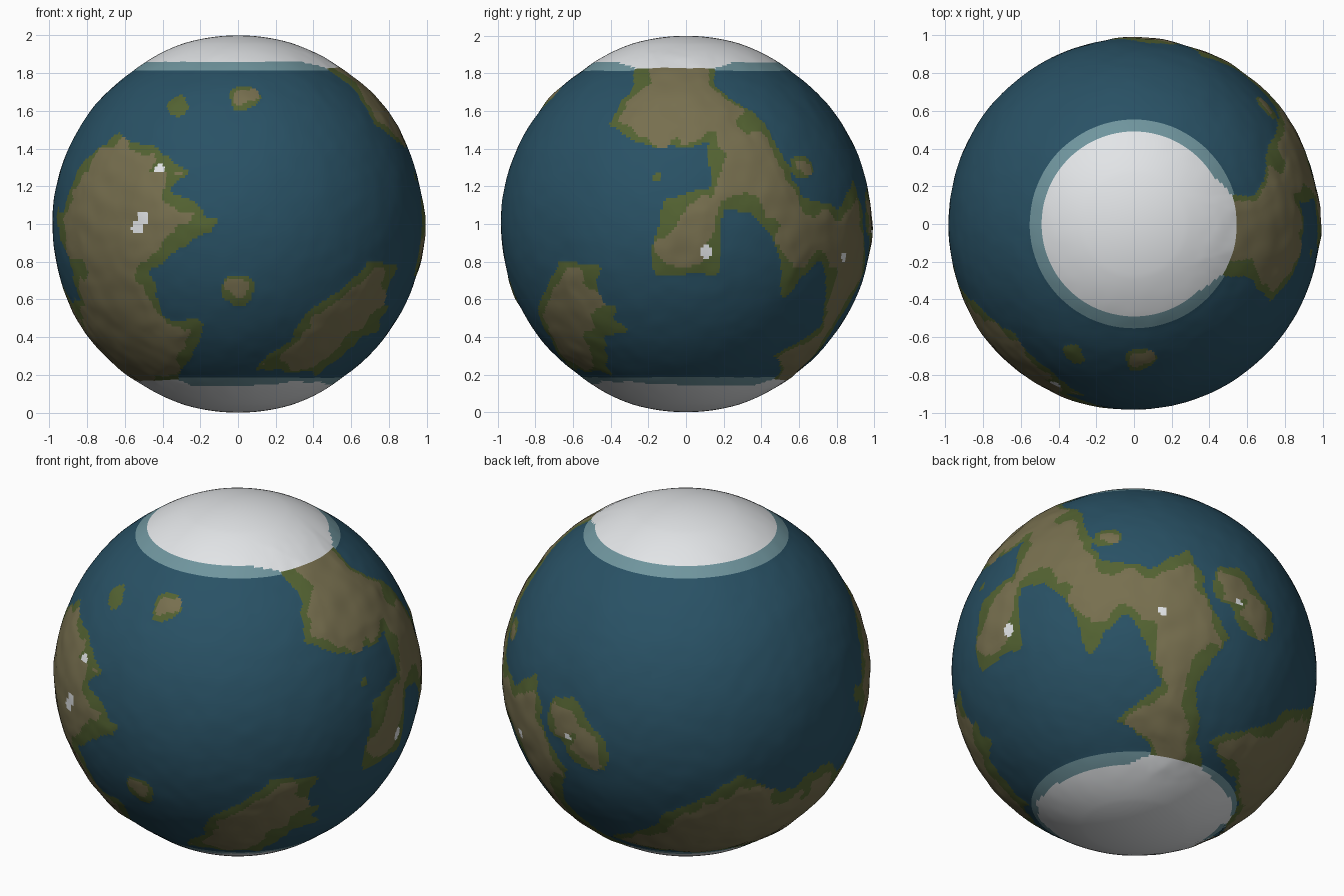
import bpy
import bmesh
from math import sin, cos, radians, sqrt, hypot
from mathutils import Vector, noise

if "Cube" in bpy.data.objects:
    bpy.data.objects.remove(bpy.data.objects["Cube"], do_unlink=True)

FAR = -0.2


def make_material(name, colour):
    mat = bpy.data.materials.new(name)
    mat.use_nodes = True
    mat.diffuse_color = (*colour, 1)
    bsdf = next(n for n in mat.node_tree.nodes if n.type == "BSDF_PRINCIPLED")
    bsdf.inputs["Base Color"].default_value = (*colour, 1)
    return mat


class Chart:
    """A flat map of one hemisphere, facing an azimuth and an elevation."""

    def __init__(self, azimuth, elevation):
        a, e = radians(azimuth), radians(elevation)
        self.right = Vector((cos(a), sin(a), 0))
        self.facing = Vector((sin(a) * cos(e), -cos(a) * cos(e), sin(e)))
        self.up = self.facing.cross(self.right)

    def project(self, p):
        return p.dot(self.right), p.dot(self.up), p.dot(self.facing)


class Coast:
    """Signed distance to a closed coastline drawn on a chart."""

    def __init__(self, chart, *points):
        self.chart = chart
        self.edges = list(zip(points, points[1:] + points[:1]))
        xs, ys = zip(*points)
        self.box = min(xs) + FAR, max(xs) - FAR, min(ys) + FAR, max(ys) - FAR

    def height(self, p):
        x, y, depth = self.chart.project(p)
        x0, x1, y0, y1 = self.box
        if depth < 0 or not (x0 < x < x1 and y0 < y < y1):
            return FAR
        inside, nearest = False, -FAR
        for (ax, ay), (bx, by) in self.edges:
            dx, dy = bx - ax, by - ay
            t = ((x - ax) * dx + (y - ay) * dy) / (dx * dx + dy * dy)
            t = min(max(t, 0), 1)
            nearest = min(nearest, hypot(ax + t * dx - x, ay + t * dy - y))
            if (ay > y) != (by > y) and x < ax + (y - ay) * dx / dy:
                inside = not inside
        return nearest if inside else -nearest


class Spot:
    """Signed distance to a small round patch on a chart."""

    def __init__(self, chart, x, y, radius):
        depth = sqrt(1 - x * x - y * y)
        self.centre = chart.right * x + chart.up * y + chart.facing * depth
        self.radius = radius

    def height(self, p):
        return max(FAR, self.radius - (p - self.centre).length)


front = Chart(0, 0)
side = Chart(90, 0)
rear_low = Chart(140, -29)
rear_high = Chart(215, 26)

# Continents
west_land = Coast(
    front, (-.65, .5), (-.24, .3), (-.38, .17), (-.09, .02), (-.47, -.25),
    (-.4, -.5), (-.2, -.54), (-.25, -.68), (-.4, -.95), (-.8, -.85),
    (-.88, -.3), (-.97, .05), (-.84, .32))
south_land = Coast(
    front, (.86, -.23), (.72, -.21), (.32, -.54), (.12, -.78), (.43, -.8),
    (.75, -.56))
east_land = Coast(
    side, (-.22, .95), (.15, .95), (.17, .75), (.53, .37), (.48, .08),
    (.19, .07), (.18, -.28), (-.18, -.28), (-.13, .13), (.12, .17),
    (.12, .43), (-.17, .4), (-.43, .53), (-.3, .72))
back_land = Coast(
    rear_low, (-.4, .9), (-.27, .86), (-.2, .62), (.09, .56), (.3, .66),
    (.5, .17), (.33, -.1), (.38, -.6), (.09, -.6), (.09, -.4), (-.12, -.29),
    (.16, -.1), (.06, .2), (-.05, .3), (-.24, .09), (-.37, .39), (-.62, .6))
polar_coast = Coast(
    rear_low, (1, -.24), (.41, -.37), (.56, -.62), (.56, -.9), (1, -.9))
polar_land = Coast(
    rear_high, (-.3, -.92), (.31, -.57), (.54, -.66), (.8, -.48), (1, -1))

# Islands
islands = [
    Spot(rear_low, .56, .45, .14), Spot(rear_low, .66, .31, .14),
    Spot(front, -.32, .64, .06), Spot(front, .02, .69, .085),
    Spot(front, 0, -.36, .085), Spot(side, .63, .3, .07),
    Spot(side, -.15, .26, .035),
]
land = [west_land, south_land, east_land, back_land, polar_coast, polar_land]
land += islands

# Snowy summits
summits = [
    Spot(front, -.42, .3, .028), Spot(front, -.51, .03, .038),
    Spot(front, -.54, -.02, .035), Spot(side, .11, -.15, .037),
    Spot(rear_low, .16, .32, .025), Spot(rear_low, .57, .37, .022),
]

materials = [
    make_material("ocean_blue", (.022, .083, .13)),
    make_material("sea_ice", (.16, .3, .34)),
    make_material("lowland_green", (.088, .125, .032)),
    make_material("highland_brown", (.185, .16, .078)),
    make_material("snow_white", (.82, .84, .86)),
]
OCEAN, SEA_ICE, LOWLAND, HIGHLAND, SNOW = range(len(materials))


def land_height(p):
    # Ragged shores come from jittering the sample point
    q = p + noise.noise_vector(p * 7) * .035 + noise.noise_vector(p * 17) * .015
    return max(patch.height(q) for patch in land)


def uplift(p, h):
    return h - .045 + .075 * noise.noise(p * 6) + .03 * noise.noise(p * 14)


def surface_radius(p, h):
    r = .984 + .003 * noise.noise(p * 4) + .0015 * noise.noise(p * 12)
    rise = min(max(h + .01, 0), .1)
    r += rise * (.08 + .05 * noise.noise(p * 9))
    polar = min(max((abs(p.z) - .82) / .14, 0), 1)
    return r + (1 - r) * polar


def surface_kind(p, h):
    # Ice reaches further from the poles where land carries it
    near_land = min(max(1 + h / .12, 0), 1)
    z = abs(p.z)
    if z > .872 - .035 * near_land:
        return SNOW
    if h > 0:
        if any(s.height(p) > 0 for s in summits):
            return SNOW
        return HIGHLAND if uplift(p, h) > 0 else LOWLAND
    return SEA_ICE if z > .825 else OCEAN


# Globe
bm = bmesh.new()
bmesh.ops.create_uvsphere(bm, u_segments=400, v_segments=200, radius=1)
bm.verts.index_update()
heights = [land_height(v.co) for v in bm.verts]
for face in bm.faces:
    h = sum(heights[v.index] for v in face.verts) / len(face.verts)
    face.material_index = surface_kind(face.calc_center_median().normalized(), h)
    face.smooth = True
for v in bm.verts:
    v.co = v.co * surface_radius(v.co, heights[v.index]) + Vector((0, 0, 1))

mesh = bpy.data.meshes.new("globe")
bm.to_mesh(mesh)
bm.free()
for mat in materials:
    mesh.materials.append(mat)
globe = bpy.data.objects.new("globe", mesh)
bpy.context.collection.objects.link(globe)
